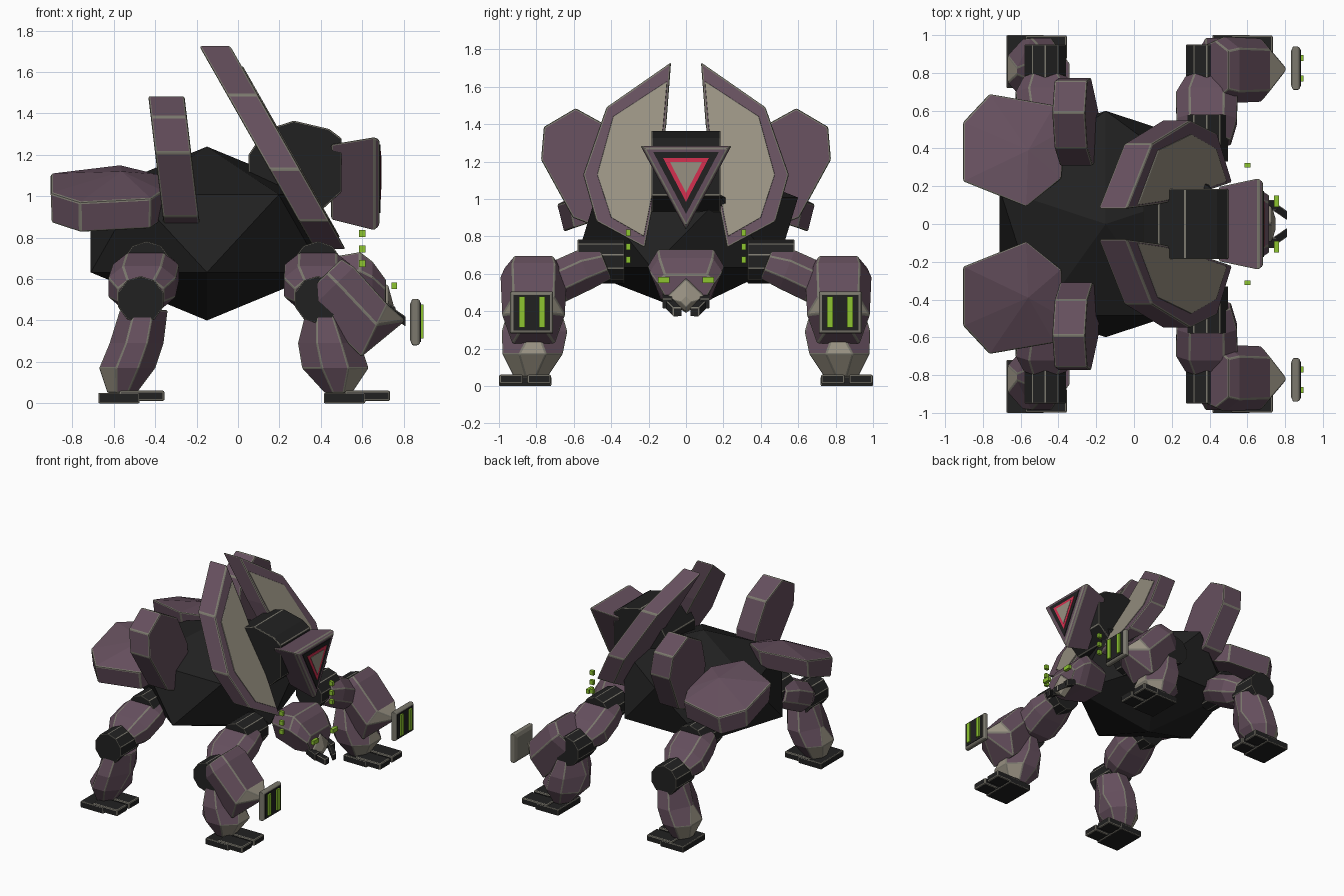
import bpy, bmesh, math
from mathutils import Vector, Matrix

if "Cube" in bpy.data.objects:
    bpy.data.objects.remove(bpy.data.objects["Cube"])


def material(name, rgb):
    m = bpy.data.materials.new(name)
    m.diffuse_color = (*rgb, 1)
    m.use_nodes = True
    m.node_tree.nodes["Principled BSDF"].inputs["Base Color"].default_value = m.diffuse_color
    return m


PURPLE = material("purple_armour", (0.13, 0.078, 0.11))
BLACK = material("black_metal", (0.015, 0.015, 0.015))
TRIM = material("grey_trim", (0.2, 0.19, 0.155))
BEIGE = material("beige_panel", (0.31, 0.28, 0.22))
GREEN = material("green_light", (0.27, 0.56, 0.03))
RED = material("red_light", (0.66, 0.03, 0.08))


def finish(name, bm, mats, bevel):
    bmesh.ops.recalc_face_normals(bm, faces=bm.faces)
    me = bpy.data.meshes.new(name)
    bm.to_mesh(me)
    bm.free()
    ob = bpy.data.objects.new(name, me)
    bpy.context.collection.objects.link(ob)
    for m in mats:
        me.materials.append(m)
    if bevel:  # light edge trim
        mod = ob.modifiers.new("edge_trim", "BEVEL")
        mod.width = bevel
        mod.segments = 2
        mod.limit_method = "ANGLE"
        mod.angle_limit = math.radians(28)
        mod.material = 1
    return ob


def loft(name, rings, main, side=1, bevel=0.0095, poke=None, paint=None):
    """Skin a list of equal rings; side=-1 mirrors across y."""
    bm = bmesh.new()
    vs = [[bm.verts.new((p[0], p[1] * side, p[2])) for p in r] for r in rings]
    n = len(vs[0])
    for a, b in zip(vs, vs[1:]):
        for i in range(n):
            j = (i + 1) % n
            bm.faces.new((a[i], a[j], b[j], b[i]))
    bm.faces.new(vs[0])
    cap = bm.faces.new(vs[-1])
    if poke:
        bmesh.ops.poke(bm, faces=[cap], offset=0)
        bm.verts.ensure_lookup_table()
        bm.verts[-1].co = (poke[0], poke[1] * side, poke[2])
    bmesh.ops.recalc_face_normals(bm, faces=bm.faces)
    if paint:
        for f in bm.faces:
            f.normal_update()
            if paint(f):
                f.material_index = 2
    return finish(name, bm, [main, TRIM, BEIGE], bevel)


def box(name, c, s, main, side=1, bevel=0.0):
    x, y, z = (v / 2 for v in s)
    rings = [[(c[0] + i * x, c[1] + j * y, c[2] + k * z)
              for i, j in ((-1, -1), (1, -1), (1, 1), (-1, 1))] for k in (-1, 1)]
    return loft(name, rings, main, side, bevel)


def drum(name, c, r, half, side=1, n=10):
    """Cylinder along y."""
    ring = [(r * math.cos(2 * math.pi * (i + .5) / n), r * math.sin(2 * math.pi * (i + .5) / n)) for i in range(n)]
    rings = [[(c[0] + x, c[1] + t * half, c[2] + z) for x, z in ring] for t in (-1, 1)]
    return loft(name, rings, BLACK, side, 0.004)


# Faceted body
bm = bmesh.new()
bmesh.ops.create_icosphere(bm, subdivisions=1, radius=1, matrix=Matrix.Translation((-0.15, 0, 0.82))
                           @ Matrix.Diagonal((0.66, 0.67, 0.42, 1)) @ Matrix.Rotation(math.pi / 2, 4, "Z"))
finish("body", bm, [BLACK], 0)

# Turret block behind the triangular shield
prof = [(.27, 1.365), (.44, 1.325), (.5, 1.28), (.5, 1.02), (.4, .93), (.15, .93), (.05, 1.05), (.05, 1.2), (.13, 1.32)]
loft("turret_block", [[(x, y, z) for x, z in prof] for y in (-.185, .185)], BLACK, bevel=.006)


def triangle(x, w, top, bottom):
    return [(x, -w, top), (x, w, top), (x, 0, bottom)]


# Triangular shield with layered sensor
loft("triangle_shield", [triangle(.45, .2, 1.25, .885), triangle(.66, .245, 1.285, .832),
                         triangle(.683, .225, 1.272, .855)], PURPLE, bevel=.008)
for nm, mat, x, w, top, bot in (("sensor_frame", BLACK, .684, .175, 1.25, .92),
                                ("sensor_ring", RED, .687, .122, 1.218, .985),
                                ("sensor_centre", BEIGE, .69, .086, 1.197, 1.033)):
    loft(nm, [triangle(x - .004, w, top, bot), triangle(x + .004, w, top, bot)], mat, bevel=0)

# Lower head and snout
hexa = [(.15, .73), (.205, .64), (.135, .46), (-.135, .46), (-.205, .64), (-.15, .73)]
loft("head", [[(.4, y * .75, .6 + (z - .6) * .75) for y, z in hexa],
              [(.59, y, z) for y, z in hexa],
              [(.65, y * .95, .46 + (z - .46) * .83) for y, z in hexa],
              [(.715, y * .75, .46 + (z - .46) * .5) for y, z in hexa]], PURPLE, bevel=.007)
loft("snout", [[(.68, 0, .6), (.68, .12, .47), (.68, 0, .39), (.68, -.12, .47)],
               [(.725, 0, .57), (.727, .105, .47), (.72, 0, .4), (.727, -.105, .47)],
               [(.75, 0, .48), (.75, .03, .45), (.745, 0, .42), (.75, -.03, .45)]], BEIGE, bevel=.004)


def spar(name, a, b, w, side):
    loft(name, [[(p[0], p[1] + i * w, p[2] + j * w) for i, j in ((-1, -1), (1, -1), (1, 1), (-1, 1))]
                for p in (a, b)], BLACK, side, .004)


def fin(name, outline, x_front, depth, side, mat=PURPLE, bevel=.0095):
    loft(name, [[(x_front(z) - d, y, z) for y, z in outline] for d in (0, depth)], mat, side, bevel)


def big_x(z):
    return -0.04 + (1.73 - z) * 0.568


def small_x(z):
    return -0.185 - (z - .87) * .12


def leg(prefix, side, hip, knee, shin, foot_x, out):
    """Whole leg: hip drum, thigh, knee drum, shin and split foot."""
    drum(prefix + "_hip", (hip, .455, .665), .118, .125, side)
    oct8 = [(-.16, -.04), (-.09, -.1), (.09, -.1), (.16, -.04), (.16, .05), (.09, .105), (-.09, .105), (-.16, .05)]
    rings = []
    for y, z, k, s in ((.43, .655, .8, 0), (.54, .62, 1, .2), (.68, .555, 1.02, .8), (.77, .52, .7, 1)):
        x = hip + (knee - hip) * s
        rings.append([(x + u * k, y + v * k * .4, z + v * k) for u, v in oct8])
    loft(prefix + "_thigh", rings, PURPLE, side, .0065)
    drum(prefix + "_knee", (knee, .835, .5), .115, .115, side)
    rings = []
    for z, x0, x1, cy, hy, w in shin:
        cx, hx = (x0 + x1) / 2, (x1 - x0) / 2
        rings.append([(cx + hx * u, cy + hy * v, z) for u, v in
                      ((1, w), (.4, 1), (-.4, 1), (-1, w), (-1, -w), (-.4, -1), (.4, -1), (1, -w))])

    def ankle(f):
        z, d = f.calc_center_median().z, f.normal.x * out
        return (z < .14 and d > .35) or (z < .25 and d > .9)
    loft(prefix + "_shin", rings, PURPLE, side, .0065, paint=ankle)
    box(prefix + "_heel", (foot_x - .06, .86, .025), (.2, .28, .05), BLACK, side, .006)
    for y in (.785, .935):
        box(prefix + "_toe", (foot_x + .05, y, .036), (.22, .128, .05), BLACK, side, .009)


for side, tag in ((1, "left"), (-1, "right")):
    # Large front fin with pale inlay
    fin(tag + "_big_fin", [(.08, 1.73), (.425, 1.49), (.55, 1.13), (.48, .88), (.22, .74), (.15, 1.1), (.105, 1.4)],
        big_x, .15, side)
    fin(tag + "_fin_inlay", [(.1, 1.63), (.39, 1.44), (.475, 1.13), (.4, .9), (.225, .8), (.165, 1.1), (.122, 1.38)],
        lambda z: big_x(z) + .006, .0095, side, BEIGE, .005)
    # Small rear fin
    fin(tag + "_small_fin", [(.59, 1.485), (.76, 1.385), (.775, 1.21), (.605, .9), (.5, .86), (.34, .88), (.31, 1.15),
                             (.4, 1.38)], small_x, .175, side)
    # Sloped rear armour plate with a shallow peak
    plan = [(-.905, .54), (-.765, .69), (-.42, .63), (-.365, .5), (-.385, .24), (-.57, .09), (-.905, .225)]

    def slope(y):
        return 1.11 - (y - .225) * .3
    loft(tag + "_rear_armour",
         [[(-.62 + (x + .62) * .98, .38 + (y - .38) * .88, slope(y) - .145) for x, y in plan],
          [(x, y, slope(y)) for x, y in plan]], PURPLE, side, poke=(-.56, .39, 1.12))

    # Legs
    leg(tag + "_front", side, .385, .385,
        [(.05, .42, .55, .83, .09, .3), (.17, .31, .63, .82, .16, .45), (.29, .29, .59, .81, .175, .1),
         (.45, .33, .5, .81, .13, .3)], .575, 1)
    leg(tag + "_rear", side, -.44, -.47,
        [(.05, -.63, -.49, .83, .09, .3), (.17, -.67, -.4, .82, .16, .45), (.29, -.62, -.36, .81, .175, .1),
         (.45, -.57, -.34, .81, .13, .3)], -.515, -1)

    # Angled forearm shell on the front leg, with a pale pointed nose
    a, n, c = Vector((.69, 0, -.724)), Vector((.724, 0, .69)), Vector((.555, .815, .46))
    cross = [(-.115, .14), (.115, .14), (.178, .03), (.12, -.14), (-.12, -.14), (-.178, .03)]
    loft(tag + "_forearm_shell",
         [[c + a * (t - v * lean) + Vector((0, y * k, 0)) + n * (v * k) for y, v in cross]
          for t, k, lean in ((-.21, .88, 0), (-.14, 1, 0), (.15, .95, .35))], PURPLE, side, .0075,
         poke=(.81, .82, .4),
         paint=lambda f: f.calc_center_median().x > .68 and f.normal.x > .3 and len(f.verts) == 3
         and f.normal.z > -.1)

    # Floating gun plate with green bars
    plate = []
    for x, k in ((.83, .75), (.842, 1), (.868, 1), (.88, .92)):
        plate.append([(x, .825 + i * .115 * k, .392 + j * .112 * k) for i, j in ((-1, -1), (1, -1), (1, 1), (-1, 1))])
    loft(tag + "_gun_plate", plate, TRIM, side, .004)
    box(tag + "_gun_face", (.881, .825, .392), (.006, .195, .19), BLACK, side)
    for y in (.77, .878):
        box(tag + "_gun_bar", (.888, y, .395), (.018, .032, .165), GREEN, side)

    # Eyes, mandibles and floating lights
    box(tag + "_eye", (.755, .12, .567), (.026, .062, .032), GREEN, side)
    spar(tag + "_mandible_base", (.68, .1, .475), (.76, .1, .44), .026, side)
    spar(tag + "_mandible_tip", (.73, .1, .45), (.81, .045, .395), .024, side)
    for z in (.675, .745, .82):
        box(tag + "_light", (.6, .31, z), (.032, .024, .034), GREEN, side)
